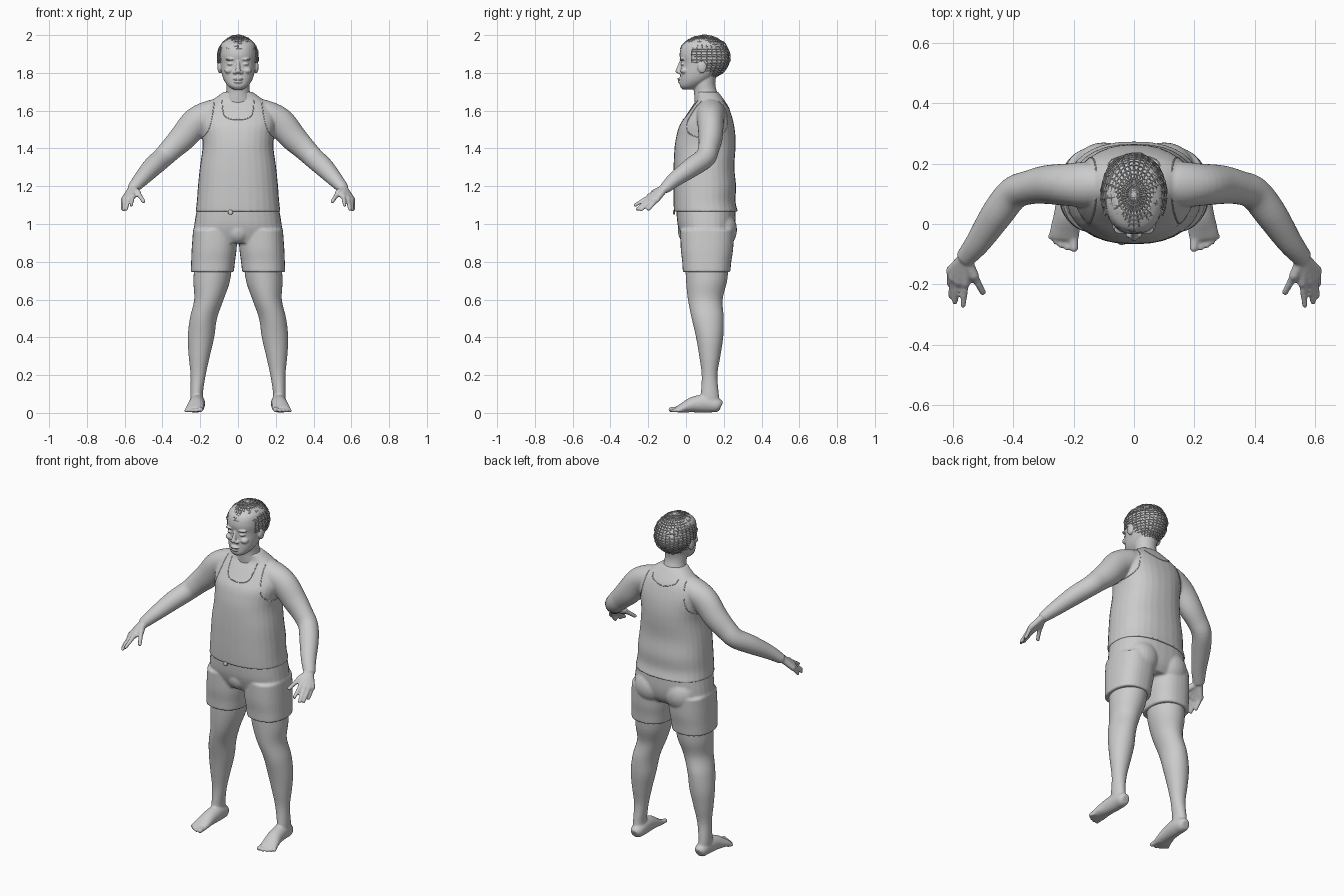
import bpy, bmesh, math, random
from mathutils import Vector, Matrix

random.seed(4)
old = bpy.data.objects.get("Cube")
if old:
    bpy.data.objects.remove(old)

grey = bpy.data.materials.new("plain grey")
grey.use_nodes = True
COLOUR = (0.6, 0.6, 0.6, 1)
grey.diffuse_color = COLOUR
grey.node_tree.nodes["Principled BSDF"].inputs["Base Color"].default_value = COLOUR


def smooth_rows(rows, steps=5):
    """Catmull-Rom interpolation of rows of numbers."""
    out = []
    for i in range(len(rows) - 1):
        p = [rows[max(0, min(len(rows) - 1, i + k))] for k in (-1, 0, 1, 2)]
        for s in range(steps):
            t = s / steps
            out.append([b + 0.5 * t * (c - a + t * (2*a - 5*b + 4*c - d + t * (3*(b - c) + d - a)))
                        for a, b, c, d in zip(*p)])
    return out + [list(rows[-1])]


def skin(bm, rings):
    """Bridge rings of points and cap both ends."""
    rings = [[bm.verts.new(p) for p in ring] for ring in rings]
    n = len(rings[0])
    for lo, hi in zip(rings, rings[1:]):
        for i in range(n):
            bm.faces.new((lo[i], lo[(i + 1) % n], hi[(i + 1) % n], hi[i]))
    bm.faces.new(rings[0][::-1])
    bm.faces.new(rings[-1])


def stack(bm, rows, power=2.0, n=32):
    """Horizontal rings: z, centre x, half width, front y, back y."""
    def bend(v):
        return math.copysign(abs(v) ** (2 / power), v)
    rings = []
    for z, cx, hx, y0, y1 in smooth_rows(rows):
        angles = [2 * math.pi * i / n for i in range(n)]
        rings.append([Vector((cx + hx * bend(math.cos(a)),
                              (y0 + y1) / 2 + (y1 - y0) / 2 * bend(math.sin(a)), z)) for a in angles])
    skin(bm, rings)


def limb(bm, rows, n=16):
    """Tube along a path: x, y, z, sideways radius, upright radius."""
    rows = smooth_rows(rows)
    pts = [Vector(r[:3]) for r in rows]
    rings = []
    for i, (p, r) in enumerate(zip(pts, rows)):
        t = (pts[min(i + 1, len(pts) - 1)] - pts[max(i - 1, 0)]).normalized()
        a = t.cross(Vector((0, 0, 1))).normalized()
        b = a.cross(t)
        rings.append([p + a * r[3] * math.cos(k * math.tau / n) + b * r[4] * math.sin(k * math.tau / n)
                      for k in range(n)])
    skin(bm, rings)


def digit(bm, start, end, r):
    limb(bm, [(*start, r, r), (*end, r * 0.8, r * 0.8)], 10)
    ball(bm, end, (r * 0.8,) * 3)


def ball(bm, centre, radii, u=24, v=16):
    m = Matrix.Translation(centre) @ Matrix.Diagonal((*radii, 1))
    return bmesh.ops.create_uvsphere(bm, u_segments=u, v_segments=v, radius=1, matrix=m)["verts"]


def finish(bm, name, voxel=0, relax=0):
    bmesh.ops.recalc_face_normals(bm, faces=bm.faces[:])
    for f in bm.faces:
        f.smooth = True
    me = bpy.data.meshes.new(name)
    bm.to_mesh(me)
    bm.free()
    me.materials.append(grey)
    ob = bpy.data.objects.new(name, me)
    bpy.context.collection.objects.link(ob)
    if voxel:
        mod = ob.modifiers.new("fuse", 'REMESH')
        mod.mode, mod.voxel_size, mod.use_smooth_shade = 'VOXEL', voxel, True
        mod = ob.modifiers.new("relax", 'SMOOTH')
        mod.iterations, mod.factor = relax, 0.5
    return ob


# Torso with arms and hands
bm = bmesh.new()
stack(bm, [(1.065, 0, .225, -.064, .275), (1.12, 0, .218, -.066, .262), (1.2, 0, .212, -.067, .265),
           (1.3, 0, .202, -.066, .256), (1.4, 0, .188, -.061, .262), (1.46, 0, .19, -.052, .262),
           (1.52, 0, .2, -.035, .255), (1.57, 0, .2, -.003, .243), (1.62, 0, .175, .03, .225),
           (1.66, 0, .13, .055, .2), (1.7, 0, .075, .055, .17)], 2.35)
for s in (-1, 1):
    limb(bm, [(s*.06, .13, 1.61, .05, .06), (s*.14, .13, 1.585, .075, .072), (s*.22, .13, 1.54, .07, .078),
              (s*.29, .13, 1.46, .064, .072), (s*.35, .12, 1.4, .056, .062), (s*.4, .1, 1.35, .055, .056),
              (s*.455, .03, 1.3, .053, .052), (s*.515, -.06, 1.235, .042, .04),
              (s*.56, -.115, 1.185, .032, .028)], 24)
    wrist = (s*.56, -.11, 1.19)
    for knuckle, tip in (((.557, -.195, 1.145), (.565, -.268, 1.1)), ((.58, -.19, 1.135), (.592, -.258, 1.078)),
                         ((.598, -.178, 1.128), (.606, -.238, 1.075)), ((.607, -.155, 1.128), (.61, -.198, 1.078))):
        k, t = (s * knuckle[0], *knuckle[1:]), (s * tip[0], *tip[1:])
        digit(bm, wrist, k, .02)
        digit(bm, k, t, .0125)
    thumb = (s*.53, -.17, 1.165)
    digit(bm, wrist, thumb, .022)
    digit(bm, thumb, (s*.5, -.225, 1.12), .014)
torso = finish(bm, "vest_torso_and_arms", .006, 5)

# Head and neck with facial features
bm = bmesh.new()
stack(bm, [(1.6, 0, .1, .05, .2), (1.66, 0, .08, .045, .19), (1.7, 0, .063, .042, .165),
           (1.75, 0, .062, .035, .155), (1.82, 0, .065, .03, .17)])
stack(bm, [(1.713, 0, .028, -.02, .05), (1.73, 0, .052, -.032, .08), (1.76, 0, .074, -.032, .125),
           (1.8, 0, .087, -.03, .165), (1.85, 0, .094, -.027, .195), (1.9, 0, .098, -.034, .212),
           (1.95, 0, .09, -.018, .2), (1.98, 0, .06, .03, .15)], 2.2)
limb(bm, [(0, -.025, 1.86, .008, .01), (0, -.035, 1.83, .011, .012), (0, -.043, 1.81, .015, .013)])
ball(bm, (0, -.042, 1.808), (.014, .014, .011))
ball(bm, (0, -.034, 1.768), (.026, .012, .007))
ball(bm, (0, -.032, 1.753), (.023, .012, .008))
for s in (-1, 1):
    ball(bm, (s*.017, -.033, 1.803), (.011, .013, .009))
    ball(bm, (s*.04, -.014, 1.847), (.017, .016, .008))
    ball(bm, (s*.04, -.018, 1.872), (.027, .017, .007))
    ball(bm, (s*.048, -.006, 1.812), (.024, .024, .018))
    ball(bm, (s*.097, .085, 1.832), (.012, .024, .034))
finish(bm, "head", .004, 2)


# Curly hair: a close cap under an open lattice of curls
def hair(name, grow, u, v, jitter):
    bm = bmesh.new()
    ball(bm, (0, .097, 1.883), (.102 + grow, .13 + grow, .108 + grow), u, v)
    def above_hairline(p):
        limit = 1.92 if p.y < .03 else 1.85 if p.y < .1 else 1.765
        return p.z > limit
    bmesh.ops.delete(bm, geom=[f for f in bm.faces if not above_hairline(f.calc_center_median())],
                     context='FACES')
    for vert in bm.verts:
        vert.co += vert.normal * random.uniform(-jitter, jitter)
    return finish(bm, name)


hair("hair_cap", .001, 48, 32, 0)
curls = hair("hair_curls", .007, 30, 24, .003)
wire = curls.modifiers.new("curls", 'WIREFRAME')
wire.thickness = .005

# Shorts
bm = bmesh.new()
stack(bm, [(.9, 0, .2, -.01, .225), (.94, 0, .235, -.028, .25), (1.0, 0, .231, -.045, .262),
           (1.085, 0, .217, -.052, .262)], 2.4)
ball(bm, (0, .01, .965), (.065, .053, .07))
for s in (-1, 1):
    stack(bm, [(.745, s*.136, .114, -.017, .235), (.8, s*.132, .116, -.02, .24),
               (.87, s*.126, .119, -.028, .25), (.97, s*.12, .118, -.03, .255)], 2.4)
    ball(bm, (s*.1, .185, .97), (.1, .085, .1))
finish(bm, "shorts", .007, 3)

# Waist button
bm = bmesh.new()
ball(bm, (-.04, -.063, 1.062), (.013, .006, .013))
finish(bm, "button")

# Legs with feet and toes
for s, side in ((1, "left"), (-1, "right")):
    bm = bmesh.new()
    stack(bm, [(.06, s*.216, .036, .07, .178), (.1, s*.219, .033, .078, .174), (.2, s*.211, .04, .083, .166),
               (.3, s*.205, .056, .07, .182), (.4, s*.196, .07, .053, .197), (.5, s*.183, .072, .03, .2),
               (.6, s*.154, .078, .01, .194), (.7, s*.139, .097, 0, .218), (.82, s*.128, .1, -.005, .23)])
    limb(bm, [(s*.215, .185, .032, .022, .026), (s*.215, .165, .04, .036, .038), (s*.215, .11, .05, .041, .048),
              (s*.22, .04, .044, .043, .042), (s*.228, -.02, .026, .049, .025), (s*.232, -.05, .017, .048, .015)], 24)
    for x0, x1, y, r in ((.202, .198, -.08, .017), (.22, .222, -.078, .0125), (.238, .243, -.07, .0125),
                         (.252, .26, -.058, .012), (.264, .275, -.043, .012)):
        digit(bm, (s*x0, -.02, r + .004), (s*x1, y, r), r)
    finish(bm, side + "_leg", .006, 3)

# Vest edges traced on the torso
bpy.context.view_layer.update()
body = torso.evaluated_get(bpy.context.evaluated_depsgraph_get())


def edging(name, points, facing):
    line = []
    for x, z in smooth_rows(points):
        hit, co, normal, _ = body.ray_cast(Vector((x, facing, z)), Vector((0, -facing, 0)))
        if hit:
            line.append(co)
    if len(line) < 2:
        return
    cu = bpy.data.curves.new(name, 'CURVE')
    cu.dimensions, cu.bevel_depth, cu.bevel_resolution = '3D', .0025, 1
    sp = cu.splines.new('POLY')
    sp.points.add(len(line) - 1)
    for pt, co in zip(sp.points, line):
        pt.co = (*co, 1)
    cu.materials.append(grey)
    bpy.context.collection.objects.link(bpy.data.objects.new(name, cu))


for facing, name, low in ((-1, "front", 1.552), (1, "back", 1.61)):
    edging(name + "_neckline", [(-.085, 1.655), (-.07, low + .02), (0, low), (.07, low + .02), (.085, 1.655)], facing)
    for s in (-1, 1):
        edging(name + "_armhole", [(s*.125, 1.65), (s*.135, 1.58), (s*.155, 1.5), (s*.19, 1.455)], facing)
